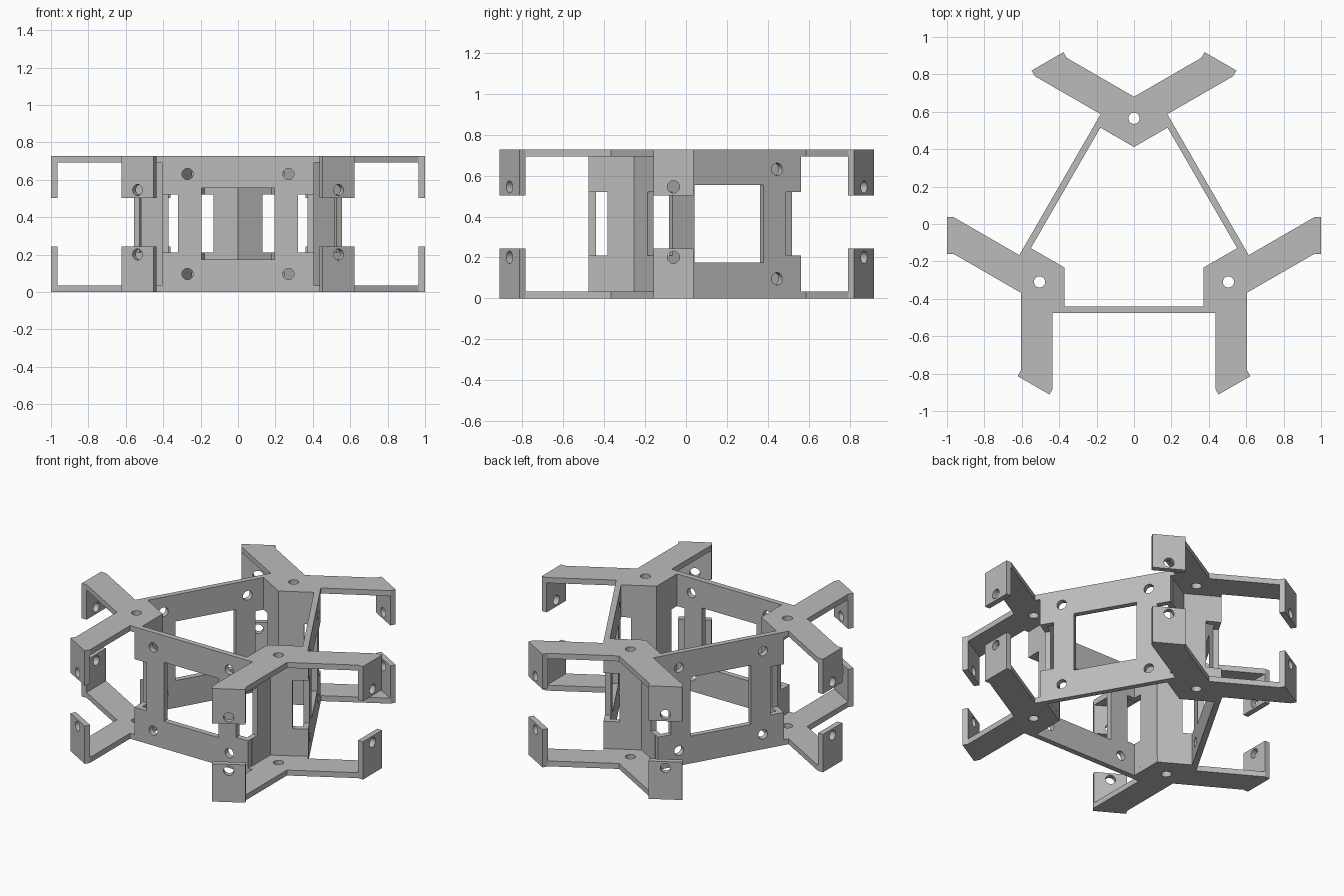
import bpy, bmesh
from math import sin, cos, pi, radians
from mathutils import Matrix, Vector

if "Cube" in bpy.data.objects:
    bpy.data.objects.remove(bpy.data.objects["Cube"])

grey = bpy.data.materials.new("plain grey")
grey.use_nodes = True
colour = (0.5, 0.5, 0.5, 1)
grey.diffuse_color = colour
grey.node_tree.nodes["Principled BSDF"].inputs["Base Color"].default_value = colour

HEIGHT, THICK, RADIUS = 0.727, 0.035, 0.03
CENTRE = Matrix.Translation((0, -0.018, 0))
NOTCH_LOW, NOTCH_HIGH = 0.21, 0.52
PANEL_FRONT = -0.457


def circle(u, v, steps=28):
    return [(u + RADIUS * cos(2 * pi * i / steps), v + RADIUS * sin(2 * pi * i / steps))
            for i in range(steps)]


def rect(u0, u1, v0, v1):
    return [(u0, v0), (u1, v0), (u1, v1), (u0, v1)]


def frame(u, v, w, origin):
    return Matrix.Translation(origin) @ Matrix((u, v, w)).transposed().to_4x4()


def sheet(name, loops, matrix):
    """Flat sheet from an outline and its openings, extruded along local z."""
    bm = bmesh.new()
    for loop in loops:
        verts = [bm.verts.new((u, v, 0)) for u, v in loop]
        for a, b in zip(verts, verts[1:] + verts[:1]):
            bm.edges.new((a, b))
    bmesh.ops.triangle_fill(bm, edges=bm.edges[:], use_beauty=True, normal=(0, 0, 1))
    grown = bmesh.ops.extrude_face_region(bm, geom=bm.faces[:], use_keep_orig=True)
    moved = [g for g in grown["geom"] if isinstance(g, bmesh.types.BMVert)]
    bmesh.ops.translate(bm, verts=moved, vec=(0, 0, THICK))
    bm.transform(CENTRE @ matrix)
    bmesh.ops.recalc_face_normals(bm, faces=bm.faces[:])
    mesh = bpy.data.meshes.new(name)
    bm.to_mesh(mesh)
    bm.free()
    mesh.materials.append(grey)
    mesh.shade_smooth()
    mesh.set_sharp_from_angle(angle=radians(30))
    bpy.context.collection.objects.link(bpy.data.objects.new(name, mesh))


X, Y, Z = (1, 0, 0), (0, 1, 0), (0, 0, 1)
# Reflection across the diagonal axis of the front corner
MIRROR = (Matrix.Rotation(-pi / 6, 4, Z) @ Matrix.Diagonal((1, -1, 1, 1))
          @ Matrix.Rotation(pi / 6, 4, Z))


def mir(p):
    return tuple((MIRROR @ Vector((p[0], p[1], 0))).xy)


# Side panel: central window, four bolt holes, notched ends
END, NOTCH = 0.405, 0.32
half = [(END, 0), (END, NOTCH_LOW), (NOTCH, NOTCH_LOW),
        (NOTCH, NOTCH_HIGH), (END, NOTCH_HIGH), (END, HEIGHT)]
panel = [half + [(-u, v) for u, v in reversed(half)], rect(-0.195, 0.195, 0.175, 0.555)]
panel += [circle(u, v) for u in (-0.27, 0.27) for v in (0.096, 0.631)]

# Forked corner plate with two arms
FLANGE = (-0.1415, 0.055)
back = PANEL_FRONT + THICK
fork = [(0.372, -0.215), (0.372, back), (END, back), (END, PANEL_FRONT), (0.435, PANEL_FRONT),
        mir((1 - THICK, FLANGE[1])), mir((1 - THICK, FLANGE[0])), (0.605, -0.349)]
plate = [fork + [mir(p) for p in reversed(fork[1:-1])], circle(0.505, -0.2915)]

# Corner column wall, notched on its outer edge
low, high = THICK, HEIGHT - THICK
wall = [[(-0.215, low), (back, low), (back, NOTCH_LOW), (-0.365, NOTCH_LOW),
         (-0.365, NOTCH_HIGH), (back, NOTCH_HIGH), (back, high), (-0.215, high)]]

# End flanges at the arm tips
flange_mid = sum(FLANGE) / 2
flanges = {"lower": [rect(*FLANGE, 0, 0.243), circle(flange_mid, 0.201)],
           "upper": [rect(*FLANGE, 0.503, HEIGHT), circle(flange_mid, 0.545)]}

for i, (side, corner) in enumerate((("front", "left_front"), ("left", "back"),
                                    ("right", "right_front"))):
    turn = Matrix.Rotation(i * 2 * pi / 3, 4, Z)
    sheet(f"{side}_panel", panel, turn @ frame(X, Z, Y, (0, PANEL_FRONT, 0)))
    for level, z in (("lower", 0), ("upper", HEIGHT - THICK)):
        sheet(f"{corner}_{level}_arms", plate, turn @ Matrix.Translation((0, 0, z)))
    for label, flip in (("a", Matrix.Identity(4)), ("b", MIRROR)):
        place = turn @ flip
        sheet(f"{corner}_column_wall_{label}", wall, place @ frame(Y, Z, X, (0.372, 0, 0)))
        for level, loops in flanges.items():
            sheet(f"{corner}_{level}_flange_{label}", loops,
                  place @ frame(Y, Z, X, (1 - THICK, 0, 0)))
